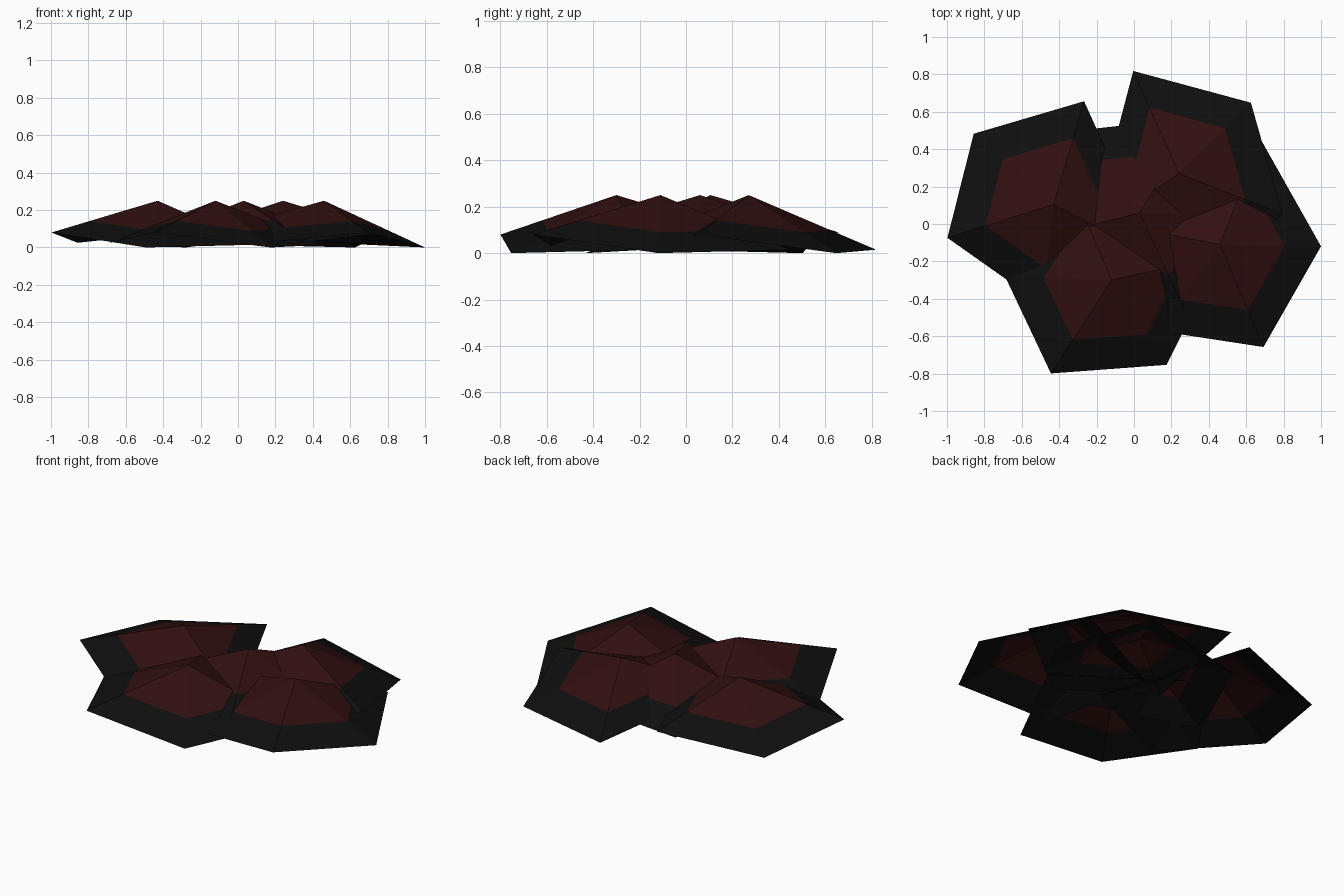
import bpy, bmesh
from math import radians
from mathutils import Matrix, Vector

if "Cube" in bpy.data.objects:
    bpy.data.objects.remove(bpy.data.objects["Cube"])


def make_material(name, rgb):
    mat = bpy.data.materials.new(name)
    color = (*rgb, 1.0)
    mat.use_nodes = True
    mat.diffuse_color = color
    mat.node_tree.nodes["Principled BSDF"].inputs["Base Color"].default_value = color
    return mat


dark_red = make_material("dark_red", (0.032, 0.005, 0.005))
black = make_material("black", (0.0045, 0.0045, 0.0045))

APEX_HEIGHT = 0.25
INNER_SCALE = 0.64

# Rim of one scale around its apex: angle, radius, height
RIM = [(169, 0.575, 0.09), (234, 0.57, 0.025), (293, 0.595, 0.08),
       (359, 0.54, 0.0), (68.5, 0.6, 0.015)]


def make_scale(name, x, y, spin):
    """Open five-sided shallow pyramid: red crown, black border."""
    bm = bmesh.new()
    top = Vector((0, 0, APEX_HEIGHT))
    apex = bm.verts.new(top)
    inner, outer = [], []
    for angle, radius, height in RIM:
        point = Matrix.Rotation(radians(angle), 3, 'Z') @ Vector((radius, 0, height))
        outer.append(bm.verts.new(point))
        inner.append(bm.verts.new(top.lerp(point, INNER_SCALE)))
    for i in range(len(RIM)):
        j = (i + 1) % len(RIM)
        bm.faces.new((apex, inner[i], inner[j])).material_index = 0
        bm.faces.new((inner[i], outer[i], outer[j], inner[j])).material_index = 1
    mesh = bpy.data.meshes.new(name)
    bm.to_mesh(mesh)
    bm.free()
    mesh.materials.append(dark_red)
    mesh.materials.append(black)
    obj = bpy.data.objects.new(name, mesh)
    obj.location = (x, y, 0)
    obj.rotation_euler.z = radians(spin)
    bpy.context.collection.objects.link(obj)


# The same scale, turned and overlapped five times
make_scale("left_scale", 0.46, -0.11, 0)
make_scale("front_scale", -0.12, -0.30, -56)
make_scale("right_scale", -0.43, 0.105, -95.5)
make_scale("back_scale", 0.24, 0.27, 45.5)
make_scale("middle_scale", 0.03, 0.06, 126)
